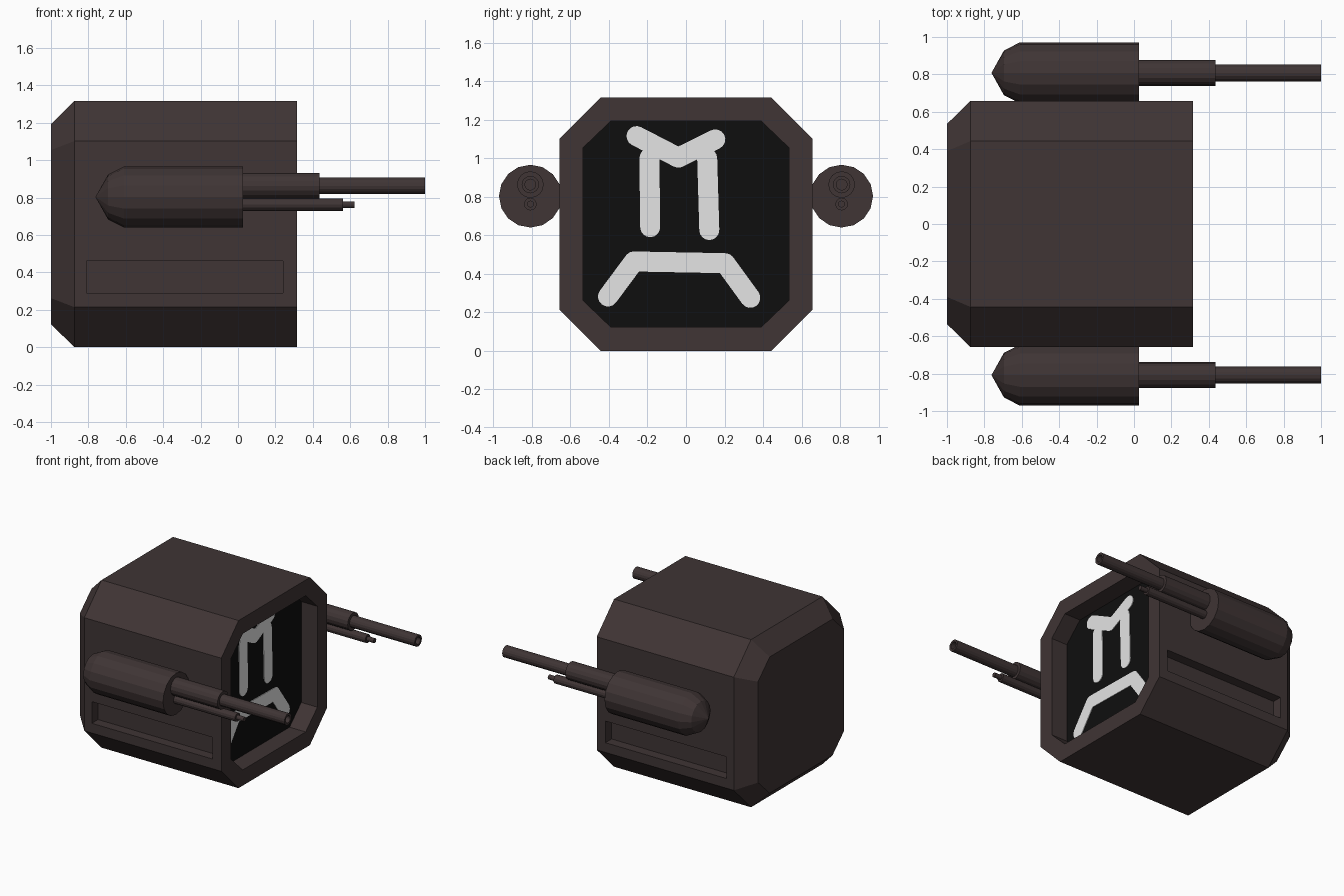
import bpy, bmesh, math
from mathutils import Vector

if "Cube" in bpy.data.objects:
    bpy.data.objects.remove(bpy.data.objects["Cube"])


def material(name, rgb):
    m = bpy.data.materials.new(name)
    m.diffuse_color = (*rgb, 1)
    m.use_nodes = True
    m.node_tree.nodes["Principled BSDF"].inputs["Base Color"].default_value = m.diffuse_color
    return m


BROWN = material("dark brown metal", (0.050, 0.035, 0.035))
BLACK = material("black screen", (0.0045, 0.0045, 0.0045))
WHITE = material("light grey glow", (0.78, 0.78, 0.78))


def finish(name, bm, *mats):
    bmesh.ops.recalc_face_normals(bm, faces=bm.faces)
    me = bpy.data.meshes.new(name)
    bm.to_mesh(me)
    bm.free()
    for m in mats:
        me.materials.append(m)
    ob = bpy.data.objects.new(name, me)
    bpy.context.collection.objects.link(ob)
    return ob


def ring(bm, pts):
    return [bm.verts.new(p) for p in pts]


def bridge(bm, a, b):
    n = len(a)
    return [bm.faces.new((a[i], a[(i + 1) % n], b[(i + 1) % n], b[i])) for i in range(n)]


def octagon(x, hy, hz, cy, cz, mid=0.658):
    # octagon in the yz plane: half sizes and the half sizes at the cut corners
    return [(x, y, mid + z) for y, z in (
        (hy, -cz), (hy, cz), (cy, hz), (-cy, hz),
        (-hy, cz), (-hy, -cz), (-cy, -hz), (cy, -hz))]


# main housing: chamfered back, octagonal tube, recessed screen at the +x end
OUT = (0.657, 0.658, 0.443, 0.444)
INN = (0.535, 0.535, 0.39, 0.396)
FLOOR = 0.175
bm = bmesh.new()
rings = [ring(bm, octagon(x, *s)) for x, s in
         ((-1, INN), (-0.875, OUT), (0.315, OUT), (0.315, INN), (FLOOR, INN))]
bm.faces.new(rings[0])
sides = []
for k in range(4):
    fs = bridge(bm, rings[k], rings[k + 1])
    if k == 1:
        sides = [fs[0], fs[4]]
bm.faces.new(rings[4]).material_index = 1

# long slot sunk into each flank
for f in sides:
    s = math.copysign(1, f.calc_center_median().y)
    outer = list(f.verts)
    bm.faces.remove(f)

    def slot(y):
        return ring(bm, [(-0.81 if v.co.x < 0 else 0.24, s * y,
                          0.29 if v.co.z < 0.658 else 0.46) for v in outer])
    mouth, base = slot(0.657), slot(0.58)
    bridge(bm, outer, mouth)
    bridge(bm, mouth, base)
    bm.faces.new(base)
finish("housing", bm, BROWN, BLACK)


# screen face drawn with thin rounded strokes
def strokes(name, pts, r=0.052, steps=8):
    bm = bmesh.new()
    for p, q in zip(pts, pts[1:]):
        p, q = Vector(p), Vector(q)
        ang = math.atan2(q.y - p.y, q.x - p.x)
        outline = []
        for c, start in ((q, ang - math.pi / 2), (p, ang + math.pi / 2)):
            for i in range(steps + 1):
                t = start + math.pi * i / steps
                outline.append((c.x + r * math.cos(t), c.y + r * math.sin(t)))
        a = ring(bm, [(FLOOR - 0.001, y, z) for y, z in outline])
        b = ring(bm, [(FLOOR + 0.005, y, z) for y, z in outline])
        bridge(bm, a, b)
        bm.faces.new(a)
        bm.faces.new(b)
    finish(name, bm, WHITE)


strokes("screen_brow", [(-0.257, 1.115), (-0.04, 1.003), (0.152, 1.098)])
strokes("screen_eye_left", [(-0.19, 1.0), (-0.186, 0.642)])
strokes("screen_eye_right", [(0.11, 1.0), (0.121, 0.627)])
strokes("screen_mouth", [(-0.405, 0.282), (-0.27, 0.464), (0.203, 0.455), (0.334, 0.275)])


# turned parts along x: profile of (x, radius), closed at both ends
def lathe(name, profile, y, z, n=16):
    bm = bmesh.new()
    prev = None
    for x, r in profile:
        cur = ring(bm, [(x, y + r * math.cos(2 * math.pi * i / n),
                         z + r * math.sin(2 * math.pi * i / n)) for i in range(n)])
        if prev:
            bridge(bm, prev, cur)
        else:
            bm.faces.new(cur)
        prev = cur
    bm.faces.new(prev)
    bmesh.ops.remove_doubles(bm, verts=bm.verts, dist=0.0005)
    finish(name, bm, BROWN)


# twin side guns
for side, s in (("front", -1), ("back", 1)):
    y = s * 0.808
    lathe(side + "_gun_pod",
          [(-0.762, 0.00001), (-0.695, 0.12), (-0.61, 0.163), (0.028, 0.163)], y, 0.803)
    lathe(side + "_main_barrel",
          [(0.0, 0.069), (0.435, 0.069), (0.435, 0.045), (1.0, 0.045),
           (1.0, 0.028), (0.93, 0.028)], y, 0.863)
    lathe(side + "_lower_barrel",
          [(0.0, 0.033), (0.562, 0.033), (0.562, 0.018), (0.623, 0.018)], y, 0.762, 12)
